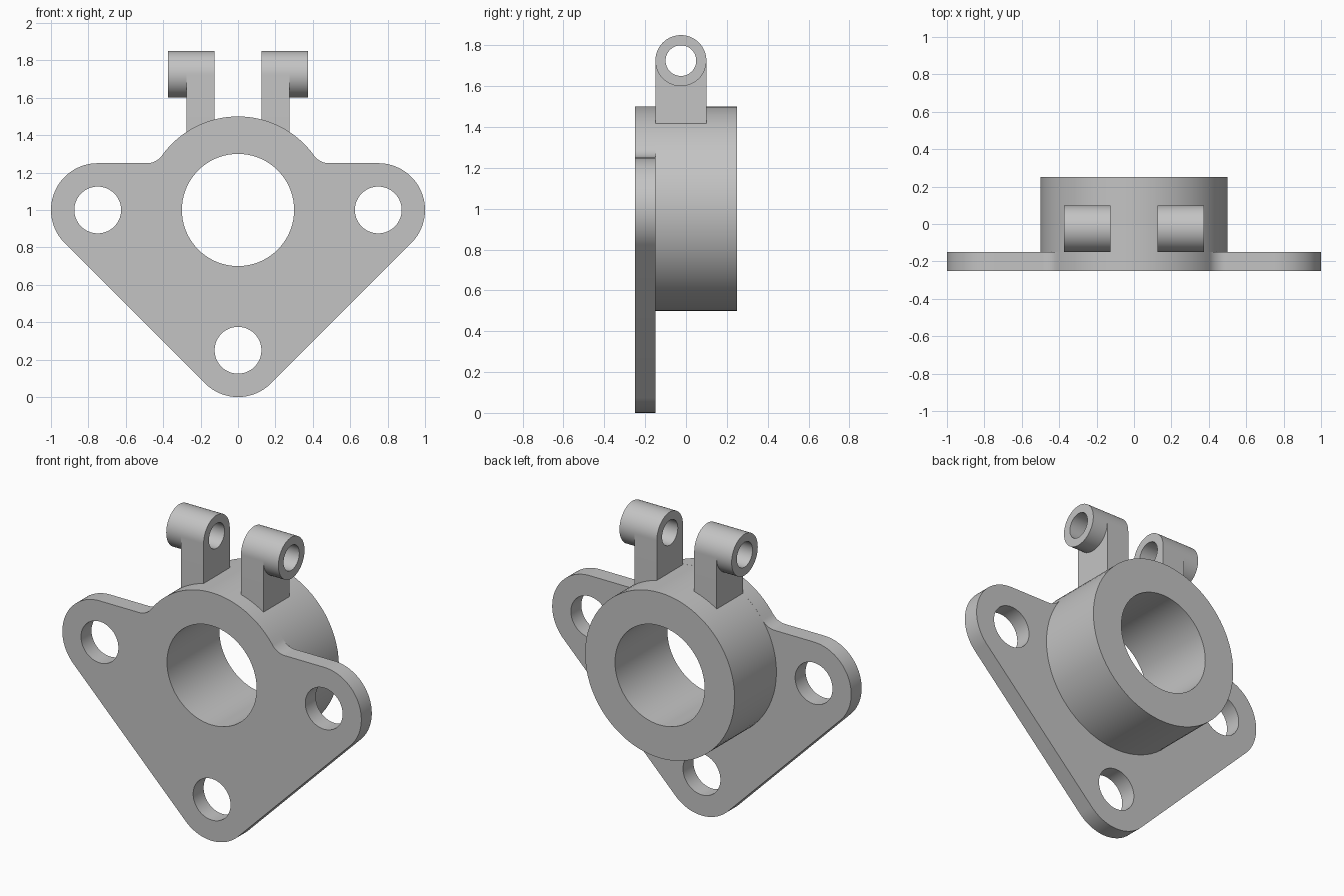
import bpy
import bmesh
import math
from mathutils import Vector

cube = bpy.data.objects.get("Cube")
if cube:
    bpy.data.objects.remove(cube, do_unlink=True)

grey = bpy.data.materials.new("plain_grey")
grey.use_nodes = True
colour = (0.55, 0.55, 0.55, 1)
grey.diffuse_color = colour
for node in grey.node_tree.nodes:
    if node.type == 'BSDF_PRINCIPLED':
        node.inputs["Base Color"].default_value = colour


def arc(cx, cy, r, start, end, steps=32):
    """Points along an arc, angles in degrees."""
    angles = [math.radians(start + (end - start) * i / steps) for i in range(steps + 1)]
    return [(cx + r * math.cos(a), cy + r * math.sin(a)) for a in angles]


def circle(cx, cy, r, steps=72):
    return arc(cx, cy, r, 0, 360, steps)[:-1]


def clean(loop):
    """Drop coincident neighbours."""
    return [p for i, p in enumerate(loop)
            if (Vector(p) - Vector(loop[i - 1])).length > 1e-4]


def prism(name, loops, axis, start, end, start_cap=True):
    """Extrude an outline with holes along x or y."""
    bm = bmesh.new()
    loops = [clean(loop) for loop in loops]
    rings = []
    for t, capped in ((start, start_cap), (end, True)):
        ends, edges = [], []
        for loop in loops:
            verts = [bm.verts.new((t, u, v) if axis == 'x' else (u, t, v)) for u, v in loop]
            edges += [bm.edges.new((verts[i - 1], verts[i])) for i in range(len(verts))]
            ends.append(verts)
        if capped:
            normal = (1, 0, 0) if axis == 'x' else (0, 1, 0)
            bmesh.ops.triangle_fill(bm, edges=edges, use_beauty=True, normal=normal)
        rings.append(ends)
    for a, b in zip(*rings):
        for i in range(len(a)):
            bm.faces.new((a[i - 1], a[i], b[i], b[i - 1]))
    bmesh.ops.recalc_face_normals(bm, faces=bm.faces[:])
    mesh = bpy.data.meshes.new(name)
    bm.to_mesh(mesh)
    bm.free()
    mesh.materials.append(grey)
    obj = bpy.data.objects.new(name, mesh)
    bpy.context.collection.objects.link(obj)
    bpy.ops.object.select_all(action='DESELECT')
    obj.select_set(True)
    bpy.context.view_layer.objects.active = obj
    bpy.ops.object.shade_smooth_by_angle(angle=math.radians(30))
    return obj


HUB_R, BORE_R, LUG_R, HOLE_R, FILLET = 0.5, 0.3, 0.25, 0.125, 0.1

# Flange: three lugs joined by tangents, filleted into the hub circle
fz = LUG_R + FILLET
fx = math.sqrt((HUB_R + FILLET) ** 2 - fz ** 2)
blend = math.degrees(math.atan2(fz, fx))
outline = (arc(0.75, 1, LUG_R, -45, 90)
           + arc(fx, 1 + fz, FILLET, -90, blend - 180, 12)
           + arc(0, 1, HUB_R, blend, 180 - blend)
           + arc(-fx, 1 + fz, FILLET, -blend, -90, 12)
           + arc(-0.75, 1, LUG_R, 90, 225)
           + arc(0, 0.25, LUG_R, 225, 315))
holes = [circle(x, z, HOLE_R) for x, z in ((-0.75, 1), (0.75, 1), (0, 0.25))]
bore = circle(0, 1, BORE_R)
prism("flange_plate", [outline, bore] + holes, 'y', -0.25, -0.15)

# Hub tube behind the flange
prism("hub", [circle(0, 1, HUB_R), bore], 'y', -0.15, 0.25, start_cap=False)

# Pair of hinge arms, each with an outward boss
PY, PZ, BOSS_R, PIN_R = -0.025, 1.725, 0.125, 0.075
pin = circle(PY, PZ, PIN_R)
arm = arc(PY, PZ, BOSS_R, 0, 180, 36) + [(PY - BOSS_R, 1.4), (PY + BOSS_R, 1.4)]
for side, s in (("left", 1), ("right", -1)):
    prism(side + "_hinge_arm", [arm, pin], 'x', s * 0.125, s * 0.275)
    prism(side + "_hinge_boss", [circle(PY, PZ, BOSS_R), pin], 'x',
          s * 0.275, s * 0.375, start_cap=False)
